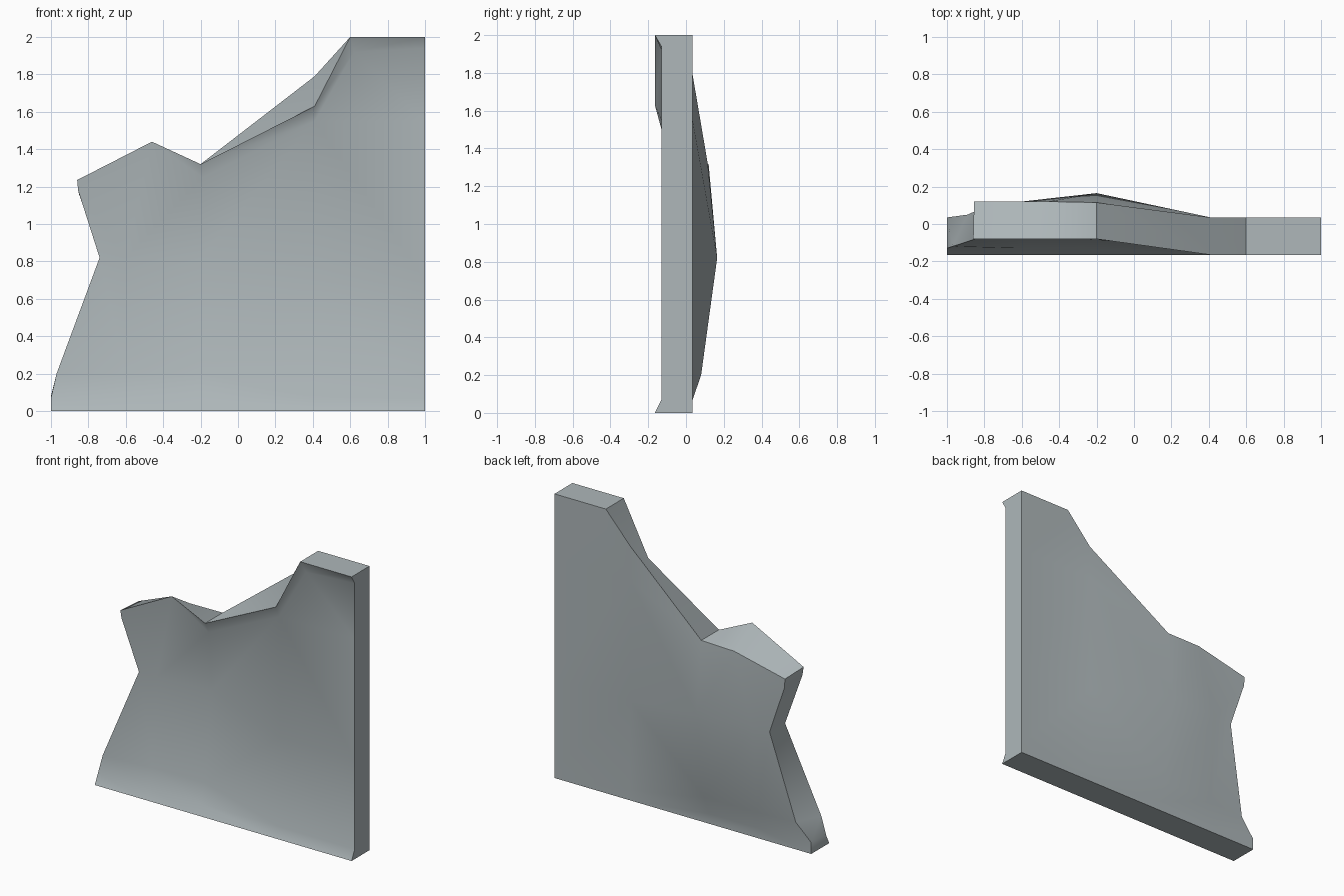
import bpy, bmesh, math
from mathutils import Vector
from mathutils.geometry import delaunay_2d_cdt

if "Cube" in bpy.data.objects:
    bpy.data.objects.remove(bpy.data.objects["Cube"])

# Broken outline (x, z, y): front and back rims run in matching order
FRONT = [(1, .07, -.13), (1, .7, -.13), (1, 1.55, -.13), (1, 1.94, -.13), (1, 2, -.165),
         (.6, 2, -.165), (.41, 1.63, -.165), (-.2, 1.32, -.08), (-.46, 1.44, -.08),
         (-.86, 1.235, -.08), (-.855, 1.18, -.075), (-.74, .82, -.045),
         (-.97, .2, -.12), (-1, .07, -.13)]
BACK = [(1, .07, .035), (1, .7, .035), (1, 1.55, .035), (1, 1.94, .035), (1, 2, .035),
        (.6, 2, .035), (.41, 1.79, .035), (-.2, 1.32, .115), (-.46, 1.315, .12),
        (-.855, 1.225, .12), (-.85, 1.16, .12), (-.735, .82, .12),
        (-.89, .2, .05), (-1, .08, .035)]
# Bottom rim, left to right
BOTTOM = [(x, 0) for x in (-1, -.6, -.2, .41, 1)]
FRONT += [(x, z, -.165) for x, z in BOTTOM]
BACK += [(x, z, .035) for x, z in BOTTOM]

# Inner nodes by column x = -.6, -.2, .41 (x, z, back y)
NODES = [(-.6, .07, .035), (-.2, .07, .035), (.41, .07, .035),
         (-.6, .2, .07), (-.2, .2, .08), (.41, .7, .035),
         (-.6, .82, .12), (-.2, .82, .165), (.41, 1.55, .035)]
BACK_IN = NODES + [(.62, 1.92, .035)]
FRONT_IN = [(x, z, y - .165) for x, z, y in NODES] + [(.62, 1.92, -.13), (-.19, 1.25, -.055)]
# Creases between nodes
CREASES = [(0, 1), (1, 2), (3, 4), (4, 5), (6, 7), (7, 8), (7, 5), (0, 3), (3, 6),
           (1, 4), (4, 7), (2, 5), (5, 8), (8, 9)]


def add_surface(bm, rim, inner):
    """Triangulated sheet with the given inner nodes; returns rim vertices in order."""
    n = len(rim)
    pts = rim + inner
    edges = [(i, (i + 1) % n) for i in range(n)] + [(a + n, b + n) for a, b in CREASES]
    edges += [(1, n + 5), (2, n + 8), (0, n + 2), (3, n + 9), (11, n + 6), (12, n + 3),
              (13, n), (n + 7, n + 10 if len(inner) > 10 else 7)]
    flat = [Vector(p[:2]) for p in pts]
    co, _, faces, orig, _, _ = delaunay_2d_cdt(flat, edges, [], 1, 1e-5)
    ring = {}
    verts = []
    for c, ids in zip(co, orig):
        verts.append(bm.verts.new((c.x, pts[ids[0]][2], c.y)))
        ring.update({i: verts[-1] for i in ids})
    for f in faces:
        bm.faces.new([verts[i] for i in f])
    return [ring[i] for i in range(n)]


bm = bmesh.new()
front = add_surface(bm, FRONT, FRONT_IN)
back = add_surface(bm, BACK, BACK_IN)
# Broken edges joining front and back
for i in range(len(front)):
    j = (i + 1) % len(front)
    bm.faces.new((front[i], front[j], back[j], back[i]))
bmesh.ops.recalc_face_normals(bm, faces=bm.faces)

mesh = bpy.data.meshes.new("wall_fragment")
bm.to_mesh(mesh)
bm.free()
wall = bpy.data.objects.new("wall_fragment", mesh)
bpy.context.collection.objects.link(wall)

mat = bpy.data.materials.new("blue grey")
mat.diffuse_color = (.425, .475, .49, 1)
mat.use_nodes = True
mat.node_tree.nodes["Principled BSDF"].inputs["Base Color"].default_value = mat.diffuse_color
mesh.materials.append(mat)

bpy.context.view_layer.objects.active = wall
wall.select_set(True)
bpy.ops.object.shade_smooth_by_angle(angle=math.radians(50))
